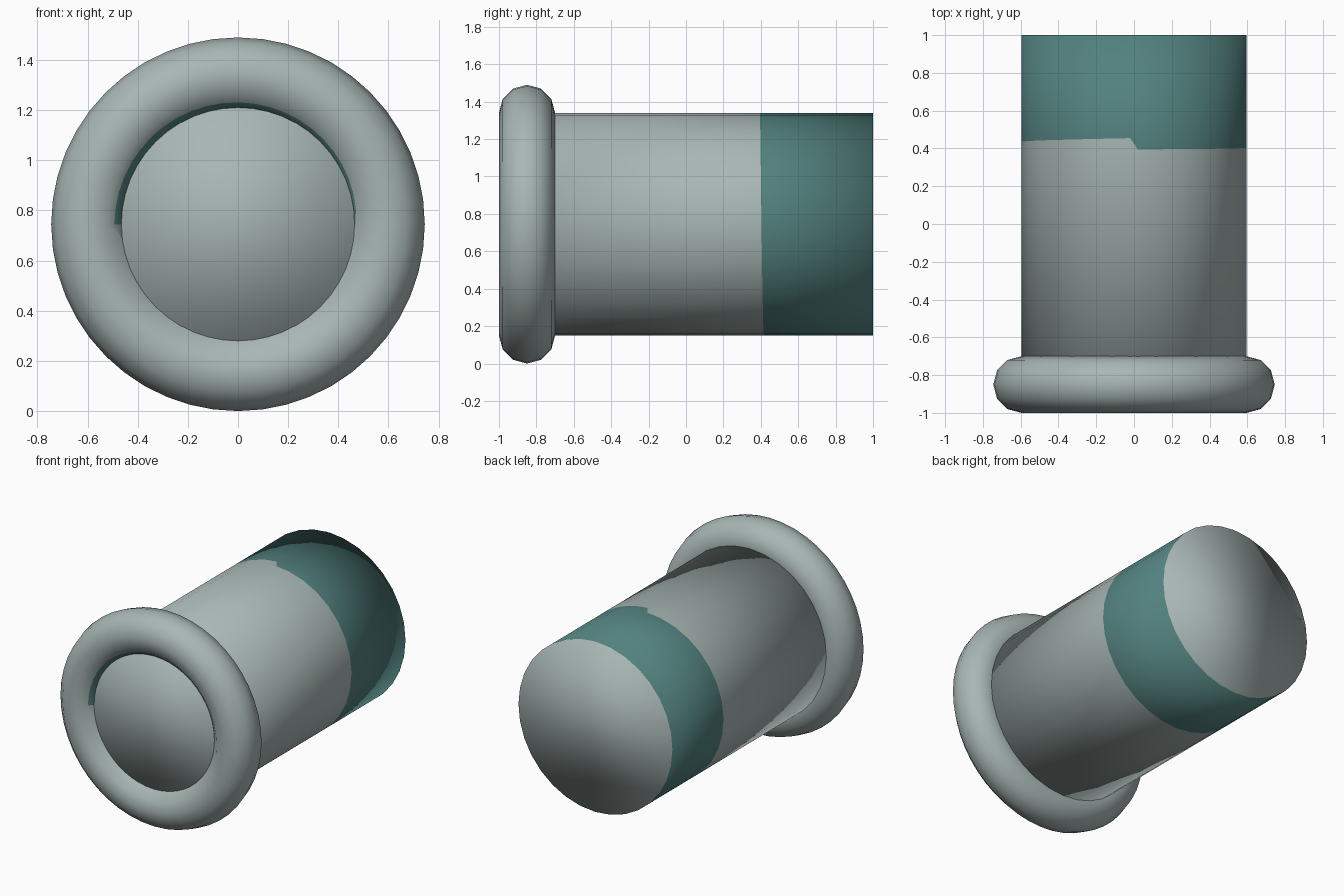
import bpy, bmesh, math

if "Cube" in bpy.data.objects:
    bpy.data.objects.remove(bpy.data.objects["Cube"])

ZC = 0.745          # axis height
TAU = 2 * math.pi


def material(name, colour):
    m = bpy.data.materials.new(name)
    m.diffuse_color = (*colour, 1)
    m.use_nodes = True
    m.node_tree.nodes["Principled BSDF"].inputs["Base Color"].default_value = m.diffuse_color
    return m


MATS = [material("pale_grey", (0.39, 0.47, 0.455)),
        material("teal", (0.084, 0.22, 0.21))]


def point(r, y, phi):
    return (r * math.cos(phi), y, ZC + r * math.sin(phi))


def finish(bm, name):
    bmesh.ops.recalc_face_normals(bm, faces=bm.faces)
    for f in bm.faces:
        f.smooth = True
    me = bpy.data.meshes.new(name)
    bm.to_mesh(me)
    bm.free()
    for m in MATS:
        me.materials.append(m)
    ob = bpy.data.objects.new(name, me)
    bpy.context.collection.objects.link(ob)


# Capped tube: grey front, teal back, with a slightly spiralling colour edge
R = 0.595
turns = [0.033] + [TAU * k / 32 for k in range(1, 32)] + [TAU - 0.033]
bm = bmesh.new()
rings = [[], [], []]
for a in turns:                       # clockwise from the top
    edge_y = 0.395 + 0.06 * (a / TAU) ** 1.4
    for ring, y in zip(rings, (-0.925, edge_y, 1.0)):
        ring.append(bm.verts.new(point(R, y, math.pi / 2 - a)))
n = len(turns)
for s in range(2):
    for i in range(n):
        j = (i + 1) % n
        f = bm.faces.new((rings[s][i], rings[s][j],
                          rings[s + 1][j], rings[s + 1][i]))
        f.material_index = s
bm.faces.new(rings[0])
bm.faces.new(rings[2])
finish(bm, "tube")

# Rounded rim with a thin teal crescent along its inner upper edge
SEG, r = 48, 0.15
bm = bmesh.new()
loops = []
for i in range(SEG):
    phi = TAU * i / SEG
    w = 0.004 + 0.024 * math.sqrt(phi / math.pi) if phi <= math.pi + 0.01 else 0.002
    t = w / (r * (math.cos(math.pi / 6) - 0.5))
    prof = []
    for k in range(12):
        b = TAU * k / 12              # 0 = outward, pi/2 = front
        prof.append((R + r * math.cos(b), -0.85 - r * math.sin(b)))
    p, q = prof[4], prof[5]           # front inner segment, split for the crescent
    prof.insert(5, tuple(q[c] + (p[c] - q[c]) * t for c in range(2)))
    loops.append([bm.verts.new(point(rad, y, phi)) for rad, y in prof])
for i in range(SEG):
    a, b = loops[i], loops[(i + 1) % SEG]
    for k in range(13):
        m = (k + 1) % 13
        f = bm.faces.new((a[k], b[k], b[m], a[m]))
        f.material_index = 1 if k == 5 and i < SEG // 2 else 0
finish(bm, "rim")
